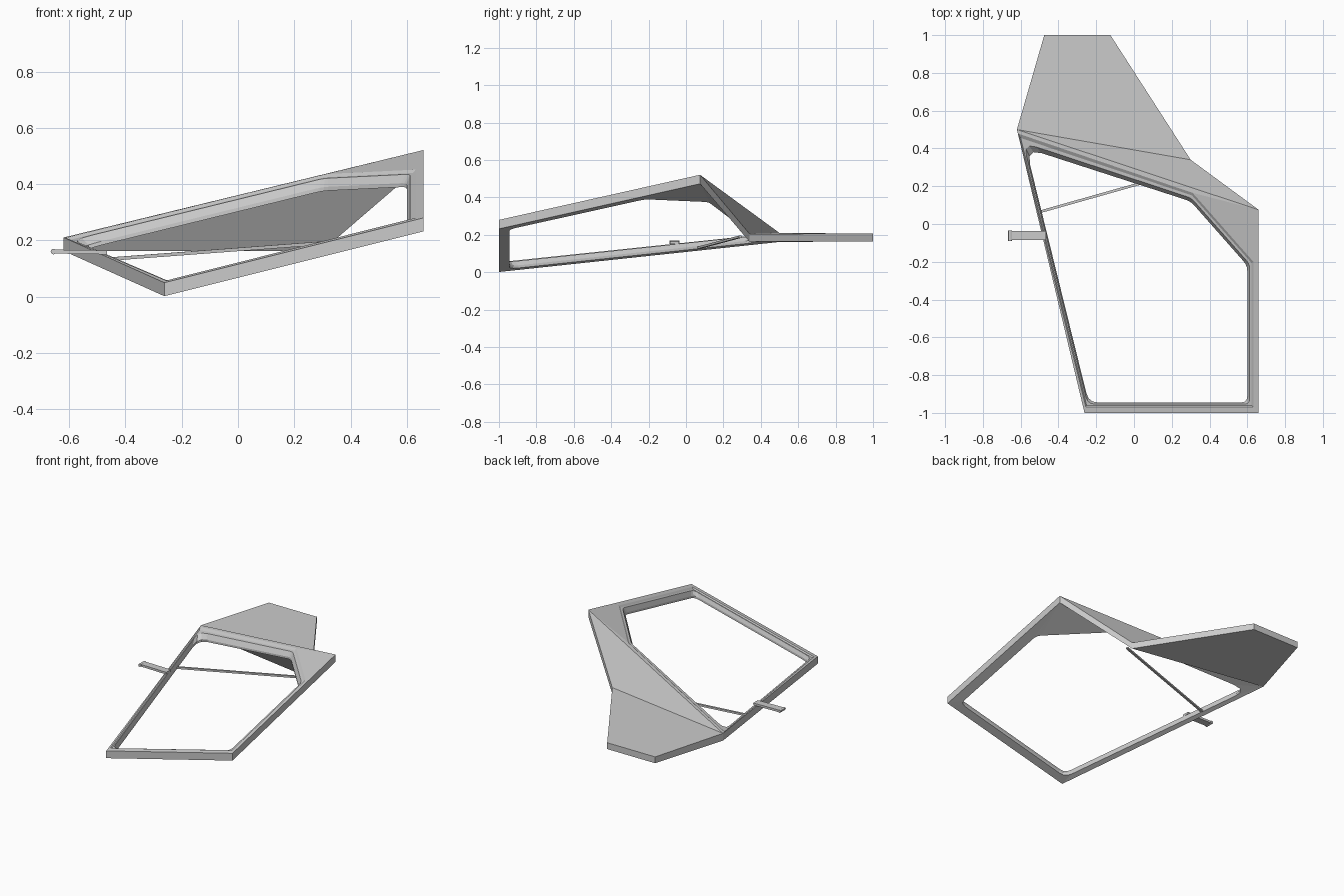
import bpy, bmesh
from mathutils import Vector

if "Cube" in bpy.data.objects:
    bpy.data.objects.remove(bpy.data.objects["Cube"])

THICK = 0.048

def top_z(x, y):
    # gently twisted panel surface through the four outer corners
    return 0.3096 + 0.295 * x + 0.1946 * y + 0.045 * x * y

def finish(bm, name):
    bmesh.ops.remove_doubles(bm, verts=bm.verts, dist=0.0005)
    bmesh.ops.recalc_face_normals(bm, faces=bm.faces)
    me = bpy.data.meshes.new(name)
    bm.to_mesh(me)
    bm.free()
    ob = bpy.data.objects.new(name, me)
    bpy.context.collection.objects.link(ob)
    return ob

def rounded(corners, cuts):
    # replace each corner with four points on a small curve
    out, n = [], len(corners)
    for i, c in enumerate(corners):
        c = Vector(c)
        a = c + (Vector(corners[i - 1]) - c).normalized() * cuts[i]
        b = c + (Vector(corners[(i + 1) % n]) - c).normalized() * cuts[i]
        for t in (0, 1 / 3, 2 / 3, 1):
            out.append(a * (1 - t) ** 2 + c * 2 * t * (1 - t) + b * t * t)
    return out

def box(name, a, b, width, height):
    # bar running from a to b
    a, b = Vector(a), Vector(b)
    d = (b - a).normalized()
    s = d.cross(Vector((0, 0, 1))).normalized() * width / 2
    u = s.cross(d).normalized() * height / 2
    bm = bmesh.new()
    for p in (a, b):
        for i, j in ((1, 1), (1, -1), (-1, -1), (-1, 1)):
            bm.verts.new(p + s * i + u * j)
    bmesh.ops.convex_hull(bm, input=bm.verts)
    bmesh.ops.dissolve_limit(bm, angle_limit=0.01, verts=bm.verts, edges=bm.edges)
    return finish(bm, name)

# window frame: nested loops bridged from outer underside to inner underside
A, B, C, D = (-0.62, 0.5), (-0.262, -1), (0.66, -1), (0.66, 0.075)
outer = [A, D, D, C, B]
lip = [(-0.612, 0.478), (0.31, 0.165), (0.632, -0.2), (0.632, -0.968), (-0.255, -0.968)]
hole = [(-0.572, 0.402), (0.30, 0.12), (0.60, -0.22), (0.60, -0.945), (-0.24, -0.945)]
mix = lambda t: [tuple(Vector(p).lerp(Vector(q), t)) for p, q in zip(lip, hole)]
repeat = lambda pts: [Vector(p) for p in pts for _ in range(4)]
soft = [0.09, 0.03, 0.03, 0.035, 0.05]
rings = [(repeat(outer), -THICK), (repeat(outer), 0), (repeat(lip), 0),
         (repeat(mix(0.3)), -0.008), (rounded(mix(0.62), [c * 0.8 for c in soft]), -0.008),
         (rounded(hole, soft), -0.034), (rounded(hole, soft), -THICK)]
rings.append(rings[0])
bm = bmesh.new()
for k, ((r0, z0), (r1, z1)) in enumerate(zip(rings, rings[1:])):
    for i in range(len(r0)):
        j = (i + 1) % len(r0)
        if k == 0 and {tuple(r0[i]), tuple(r0[j])} == {tuple(Vector(A)), tuple(Vector(D))}:
            continue  # joined to the tail fin here
        pts = []
        for p, z in ((r0[i], z0), (r0[j], z0), (r1[j], z1), (r1[i], z1)):
            v = Vector((p.x, p.y, top_z(p.x, p.y) + z))
            if all((v - q).length > 0.0005 for q in pts):
                pts.append(v)
        if len(pts) > 2:
            bm.faces.new([bm.verts.new(p) for p in pts])
finish(bm, "window_frame")

# tail fin: sloped triangle folding into a flat tail plate
fin = [(*A, top_z(*A)), (*D, top_z(*D)), (0.30, 0.34, 0.205), (-0.125, 1, 0.207), (-0.475, 1, 0.207)]
bm = bmesh.new()
up = [bm.verts.new(p) for p in fin]
low = [bm.verts.new((x, y, z - (THICK if i < 2 else 0.042))) for i, (x, y, z) in enumerate(fin)]
for v in (up, low):
    bm.faces.new((v[0], v[1], v[2]))
    bm.faces.new((v[0], v[2], v[3], v[4]))
for i in range(1, 5):
    j = (i + 1) % 5
    bm.faces.new((up[i], up[j], low[j], low[i]))
finish(bm, "tail_fin")

# thin brace across the opening
box("cross_brace", (-0.50, 0.064, 0.13), (0.30, 0.29, 0.19), 0.014, 0.012)

# side handle with a round end
box("handle_bar", (-0.655, -0.061, 0.16), (-0.465, -0.061, 0.157), 0.048, 0.014)
bpy.ops.mesh.primitive_cylinder_add(vertices=12, radius=0.01, depth=0.054,
                                    location=(-0.656, -0.062, 0.16), rotation=(1.5708, 0, 0))
bpy.context.object.name = "handle_grip"
bpy.ops.object.shade_smooth_by_angle()
